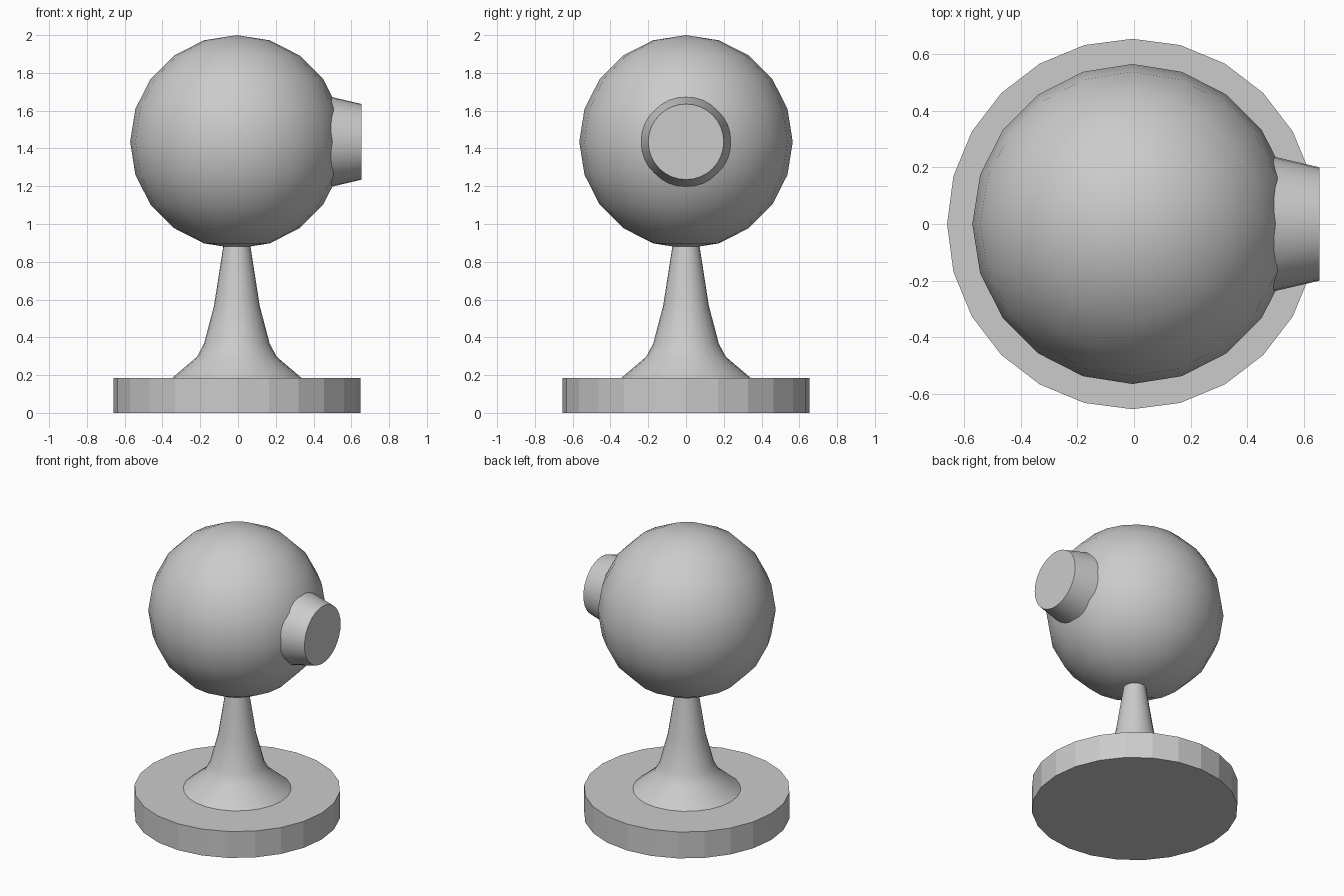
import bpy
import bmesh
import math
from mathutils import Matrix

if "Cube" in bpy.data.objects:
    bpy.data.objects.remove(bpy.data.objects["Cube"], do_unlink=True)

AXIS_X = -0.006
HEAD_Z = 1.435
HEAD_R = 0.565

grey = bpy.data.materials.new("plain grey")
grey.use_nodes = True
grey.diffuse_color = (0.6, 0.6, 0.6, 1)
grey.node_tree.nodes["Principled BSDF"].inputs["Base Color"].default_value = (0.6, 0.6, 0.6, 1)


def finish(name, bm, angle):
    """Turn a bmesh into a named, shaded object."""
    bmesh.ops.recalc_face_normals(bm, faces=bm.faces[:])
    mesh = bpy.data.meshes.new(name)
    bm.to_mesh(mesh)
    bm.free()
    mesh.materials.append(grey)
    obj = bpy.data.objects.new(name, mesh)
    bpy.context.collection.objects.link(obj)
    bpy.ops.object.select_all(action="DESELECT")
    obj.select_set(True)
    bpy.context.view_layer.objects.active = obj
    bpy.ops.object.shade_smooth_by_angle(angle=math.radians(angle))
    return obj


def lathe(name, profile, sides, matrix, angle):
    """Stack rings of (radius, height), close both ends."""
    bm = bmesh.new()
    rings = []
    for r, z in profile:
        rings.append([bm.verts.new((r * math.cos(math.tau * i / sides),
                                    r * math.sin(math.tau * i / sides), z))
                      for i in range(sides)])
    for low, high in zip(rings, rings[1:]):
        for i in range(sides):
            j = (i + 1) % sides
            bm.faces.new((low[i], low[j], high[j], high[i]))
    bm.faces.new(rings[0])
    bm.faces.new(rings[-1])
    bm.transform(matrix)
    return finish(name, bm, angle)


upright = Matrix.Translation((AXIS_X, 0, 0))

# Round foot
lathe("base_disc", [(0.654, 0), (0.654, 0.185)], 24, upright, 10)

# Flared stem, ending just inside the head
stem = [(0.343, 0.185), (0.211, 0.297), (0.174, 0.366), (0.121, 0.567), (0.073, 0.874), (0.069, 0.9)]
lathe("stem", stem, 24, upright, 40)

# Faceted ball head
bm = bmesh.new()
bmesh.ops.create_uvsphere(bm, u_segments=20, v_segments=10, radius=HEAD_R)
bm.transform(Matrix.Translation((AXIS_X, 0, HEAD_Z)))
finish("ball_head", bm, 40)

# Tapered nozzle on the side, rooted inside the head
sideways = Matrix.Translation((0, 0, HEAD_Z)) @ Matrix.Rotation(math.pi / 2, 4, "Y")
lathe("side_nozzle", [(0.26, 0.4), (0.2, 0.655)], 32, sideways, 40)
